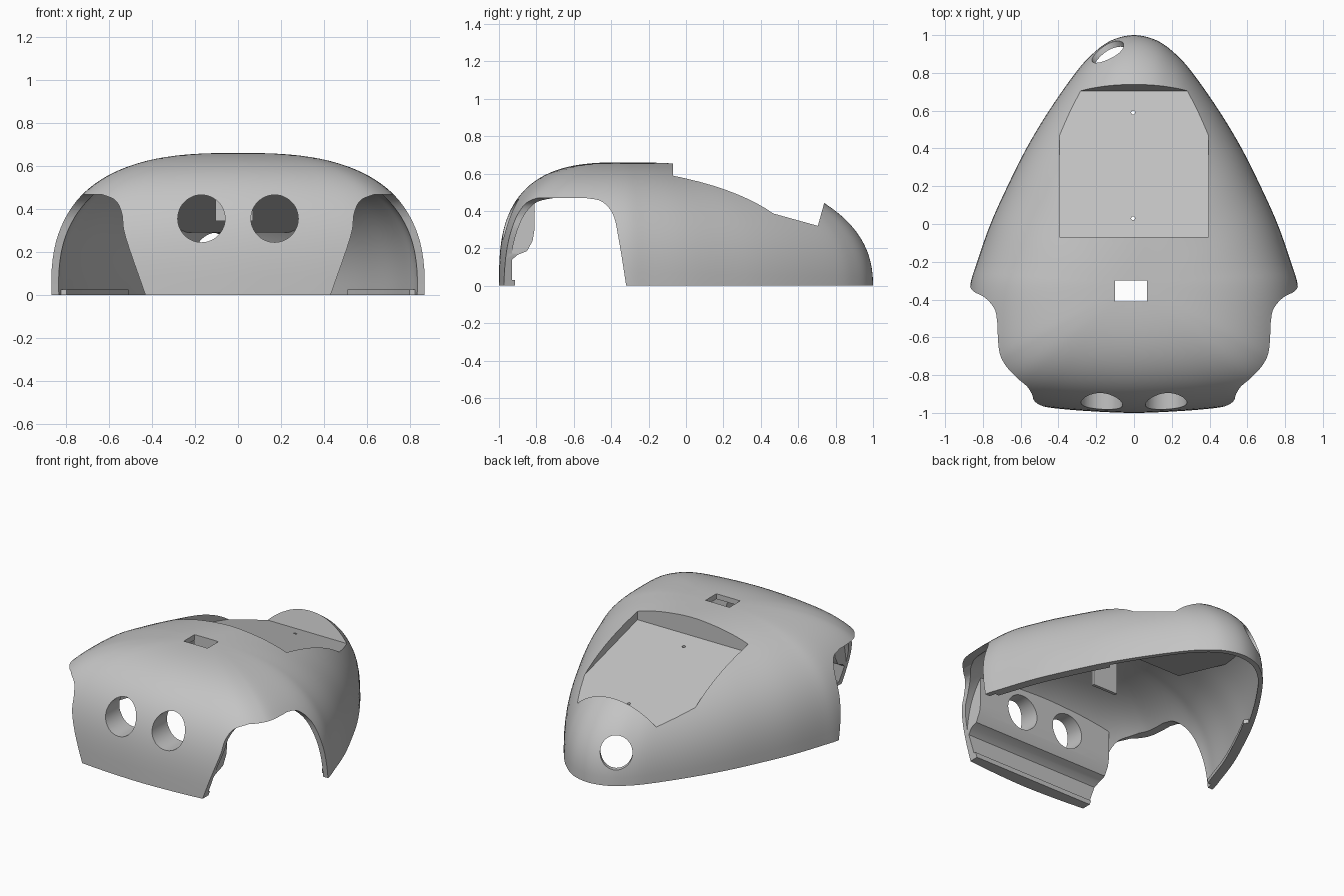
import bpy, bmesh, math
from mathutils import Vector, Matrix

if "Cube" in bpy.data.objects:
    bpy.data.objects.remove(bpy.data.objects["Cube"], do_unlink=True)

grey = bpy.data.materials.new("plain grey")
grey.use_nodes = True
grey.diffuse_color = (0.55, 0.55, 0.55, 1)
grey.node_tree.nodes["Principled BSDF"].inputs["Base Color"].default_value = (0.55, 0.55, 0.55, 1)

CENTRE = Vector((0, -0.32))
HEIGHT = 0.66


def spline(pts, steps, before=None, after=None):
    """Smooth curve through the points."""
    p = [Vector(q) for q in pts]
    p = [Vector(before) if before else 2 * p[0] - p[1]] + p + [Vector(after) if after else 2 * p[-1] - p[-2]]
    out = []
    for a, b, c, d in zip(p, p[1:], p[2:], p[3:]):
        for i in range(steps):
            t = i / steps
            out.append(b + (c - a) * t / 2 + (2 * a - 5 * b + 4 * c - d) * t * t / 2
                       + (3 * b - a - 3 * c + d) * t ** 3 / 2)
    return out + [p[-2]]


def finish(name, bm):
    bmesh.ops.recalc_face_normals(bm, faces=bm.faces[:])
    mesh = bpy.data.meshes.new(name)
    bm.to_mesh(mesh)
    bm.free()
    ob = bpy.data.objects.new(name, mesh)
    bpy.context.collection.objects.link(ob)
    return ob


def bridge(bm, a, b):
    n = len(a)
    for i in range(n):
        bm.faces.new((a[i], a[(i + 1) % n], b[(i + 1) % n], b[i]))


def prism(name, pts, axis, start, end):
    """Profile pushed along the x or y axis."""
    bm = bmesh.new()
    place = (lambda p, t: (t, p[0], p[1])) if axis == "x" else (lambda p, t: (p[0], t, p[1]))
    a, b = [[bm.verts.new(place(p, t)) for p in pts] for t in (start, end)]
    bm.faces.new(a)
    bm.faces.new(b)
    bridge(bm, a, b)
    return finish(name, bm)


def cylinder(name, centre, direction, radius, depth):
    bm = bmesh.new()
    turn = Vector(direction).to_track_quat("Z", "Y").to_matrix().to_4x4()
    bmesh.ops.create_cone(bm, cap_ends=True, segments=48, radius1=radius, radius2=radius,
                          depth=depth, matrix=Matrix.Translation(centre) @ turn)
    return finish(name, bm)


def box(name, x0, x1, y0, y1, z0, z1):
    return prism(name, [(x0, z0), (x1, z0), (x1, z1), (x0, z1)], "y", y0, y1)


def combine(target, cutter, operation="DIFFERENCE"):
    cutter.hide_render = True
    mod = target.modifiers.new("cut", "BOOLEAN")
    mod.operation, mod.solver, mod.object = operation, "EXACT", cutter
    bpy.context.view_layer.objects.active = target
    bpy.ops.object.modifier_apply(modifier=mod.name)
    bpy.data.objects.remove(cutter, do_unlink=True)


# Footprint of the shell: broad nose, long tapering tail
half = spline([(0, -1), (.25, -.99), (.45, -.972), (.62, -.945), (.74, -.9), (.82, -.82),
               (.86, -.72), (.875, -.5), (.868, -.33), (.83, -.2), (.76, 0), (.67, .2),
               (.57, .4), (.45, .6), (.31, .8), (.22, .9), (.12, .972), (0, 1)],
              5, (-.25, -.99), (-.12, .972))
outline = half + [Vector((-p.x, p.y)) for p in half[-2:0:-1]]


def dome(name, wall, floor=0.0, rings=28):
    """Domed solid over the footprint, drawn inwards by the wall thickness."""
    bm = bmesh.new()
    apex = bm.verts.new((*CENTRE, HEIGHT - wall))
    loops = []
    for k in range(1, rings + 1):
        t = k / rings * math.pi / 2
        loop = []
        for p in outline:
            ray = p - CENTRE
            n = 2.6 - 0.3 * ray.normalized().y
            u = math.sin(t) ** (2 / n)
            z = max(math.cos(t), 0) ** (2 / n) if k < rings else 0
            q = CENTRE + ray * (1 - wall / ray.length) * u
            loop.append(bm.verts.new((q.x, q.y, z * (HEIGHT - wall))))
        loops.append(loop)
    if floor < 0:
        loops.append([bm.verts.new((v.co.x, v.co.y, floor)) for v in loops[-1]])
    for i, v in enumerate(loops[0]):
        bm.faces.new((apex, v, loops[0][(i + 1) % len(outline)]))
    for a, b in zip(loops, loops[1:]):
        bridge(bm, a, b)
    bm.faces.new(loops[-1])
    return finish(name, bm)


def deck_cutter(name, margin):
    m = margin
    return prism(name, [(-.07 - m, .535 - m), (.705 + m, .32 - m), (.755 + m, .5),
                        (.755 + m, .9), (-.07 - m, .9)], "x", -.395 - m, .395 + m)


shell = dome("body_shell", 0)

# Hollow inside, leaving the deck underside and the thick nose block
hollow = dome("hollow", 0.034, -0.1)
combine(hollow, deck_cutter("deck_underside", 0.03))
combine(hollow, prism("nose_block", [(-1.1, -.2), (-.915, -.2), (-.915, .03), (-.93, .03),
                                     (-.93, .14), (-.9, .165), (-.85, .185), (-.82, .24),
                                     (-.81, .3), (-.81, .8), (-1.1, .8)], "x", -.49, .49))
combine(shell, hollow)

# Sunken rear deck
combine(shell, deck_cutter("deck_recess", 0))

# Wheel arches: side profile crossed with front profile
side = spline([(-.31, -.1), (-.32, 0), (-.36, .25), (-.39, .38), (-.45, .45), (-.53, .468)], 6)
side += [Vector((-1.2, .468)), Vector((-1.2, -.1))]
front = spline([(.4, -.1), (.43, 0), (.5, .2), (.53, .3), (.54, .38), (.57, .44), (.64, .47)], 6)
front += [Vector((.66, .6)), Vector((1.2, .6)), Vector((1.2, -.1))]
for s in (-1, 1):
    arch = prism("arch_cutter", side, "x", s * .3, s * 1.3)
    combine(arch, prism("arch_limit", [(s * p.x, p.y) for p in front], "y", -1.3, 0), "INTERSECT")
    combine(shell, arch)
    # Round eye holes in the nose
    combine(shell, cylinder("eye_hole", (s * .17, -.95, .355), (0, 1, 0), .11, .6))

# Roof slot, tail port and deck pin holes
combine(shell, box("roof_slot", -.1, .07, -.41, -.3, .5, .8))
combine(shell, cylinder("tail_port", (-.14, .91, .195), (-.53, .85, 0), .095, .4))
for y, z in ((.03, .51), (.59, .355)):
    combine(shell, cylinder("pin_hole", (-.005, y, z), (0, 0, 1), .01, .16))

parts = [shell, box("slot_plate", -.105, .07, -.299, -.28, .345, .645)]

# Inner lip along the lower side edges
for s, name in ((1, "left_lip"), (-1, "right_lip")):
    bm = bmesh.new()
    sections = []
    for p in half:
        if -.3 < p.y < .45:
            a, b = [CENTRE + (p - CENTRE) * f for f in (.97, .93)]
            sections.append([bm.verts.new((s * q.x, q.y, z)) for q, z in
                             ((a, 0), (b, 0), (b, .025), (a, .025))])
    for a, b in zip(sections, sections[1:]):
        bridge(bm, a, b)
    bm.faces.new(sections[0])
    bm.faces.new(sections[-1])
    parts.append(finish(name, bm))

# Colour and smooth shading
bpy.ops.object.select_all(action="DESELECT")
for ob in parts:
    ob.data.materials.clear()
    ob.data.materials.append(grey)
    for face in ob.data.polygons:
        face.material_index = 0
    ob.select_set(True)
bpy.context.view_layer.objects.active = shell
bpy.ops.object.shade_smooth_by_angle(angle=math.radians(30))
